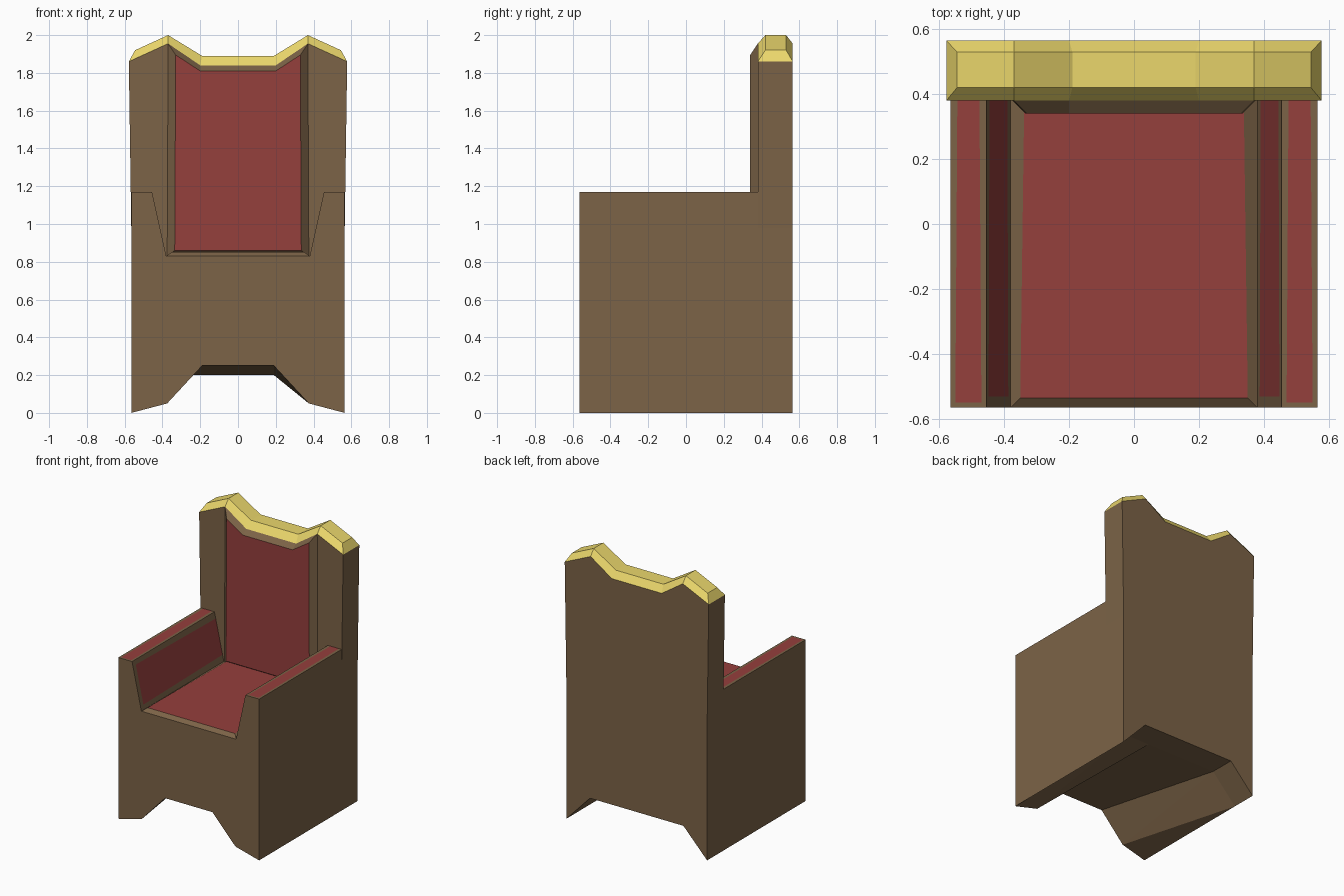
import bpy, bmesh

if "Cube" in bpy.data.objects:
    bpy.data.objects.remove(bpy.data.objects["Cube"])


def material(name, rgb):
    m = bpy.data.materials.new(name)
    m.diffuse_color = (*rgb, 1)
    m.use_nodes = True
    m.node_tree.nodes["Principled BSDF"].inputs["Base Color"].default_value = m.diffuse_color
    return m


WOOD = material("wood", (0.20, 0.125, 0.063))
RED = material("red_fabric", (0.30, 0.05, 0.046))
GOLD = material("gold", (0.83, 0.68, 0.15))


def mirrored(half):
    """Close a right-hand half profile with its mirror image."""
    return half + [(-x, z) for x, z in reversed(half)]


def at_y(profile, y):
    return [(x, y, z) for x, z in profile]


def loft(sections, closed=True):
    """Skin matching sections; returns bmesh, side faces and the two end caps."""
    bm = bmesh.new()
    rings = [[bm.verts.new(p) for p in s] for s in sections]
    n = len(rings[0])
    sides = []
    for a, b in zip(rings, rings[1:]):
        for i in range(n if closed else n - 1):
            j = (i + 1) % n
            sides.append(bm.faces.new((a[i], a[j], b[j], b[i])))
    caps = [bm.faces.new(rings[0]), bm.faces.new(rings[-1])]
    bmesh.ops.recalc_face_normals(bm, faces=bm.faces[:])
    return bm, sides, caps


def inlay(bm, face, margin, depth=0.0):
    """Inset a face and cover the middle in red."""
    bmesh.ops.inset_region(bm, faces=[face], thickness=margin, depth=depth)
    face.material_index = 1


def finish(bm, name, *mats):
    me = bpy.data.meshes.new(name)
    bm.to_mesh(me)
    bm.free()
    for m in mats:
        me.materials.append(m)
    bpy.context.collection.objects.link(bpy.data.objects.new(name, me))


FRONT, BACK_FRONT, BACK = -0.565, 0.38, 0.565

# Base with feet, arms and seat; the arch gets lower towards the back
upper = [(0.565, 0), (0.565, 1.17), (0.455, 1.17), (0.38, 0.83)]
front = mirrored([(0.19, 0.25), (0.375, 0.05)] + upper)
rear = mirrored([(0.19, 0.20), (0.375, 0.20)] + upper)
bm, sides, caps = loft([at_y(front, FRONT), at_y(rear, BACK_FRONT)])
bmesh.ops.delete(bm, geom=[caps[1]], context='FACES_ONLY')
for i in (3, 7):                      # arm tops
    inlay(bm, sides[i], 0.021)
for i in (4, 6):                      # inner arm pads
    inlay(bm, sides[i], 0.047)
inlay(bm, sides[5], 0.042, 0.022)     # raised seat cushion
bmesh.ops.triangulate(bm, faces=[sides[i] for i in (0, 1, 9, 10)],
                      quad_method='ALTERNATE')
finish(bm, "base_with_arms_and_seat", WOOD, RED)

# Tall back slab, slightly flared above the arms
crest = [(0.578, 1.86), (0.37, 1.955), (0.2, 1.84)]
slab = mirrored([(0.375, 0.2), (0.565, 0), (0.565, 0.98)] + crest)
bm, sides, caps = loft([at_y(slab, BACK_FRONT), at_y(slab, BACK)])
finish(bm, "back_slab", WOOD)

# Raised back cushion with chamfered border
outer = mirrored([(0.375, 0.83), (0.37, 1.955), (0.2, 1.84)])
inner = mirrored([(0.335, 0.86), (0.33, 1.895), (0.2, 1.81)])
bm, sides, caps = loft([at_y(outer, BACK_FRONT), at_y(inner, 0.34)])
caps[1].material_index = 1
bmesh.ops.delete(bm, geom=[caps[0]], context='FACES_ONLY')
finish(bm, "back_cushion", WOOD, RED)

# Gold crest rail: bevelled strip following the top of the back
ridge = [(0.545, 1.92), (0.37, 2.0), (0.19, 1.89)]
sections = [[(px, BACK_FRONT, pz), (qx, 0.42, qz), (qx, 0.53, qz), (px, BACK, pz)]
            for (px, pz), (qx, qz) in zip(mirrored(crest), mirrored(ridge))]
bm, sides, caps = loft(sections, closed=False)
finish(bm, "gold_crest_rail", GOLD)
